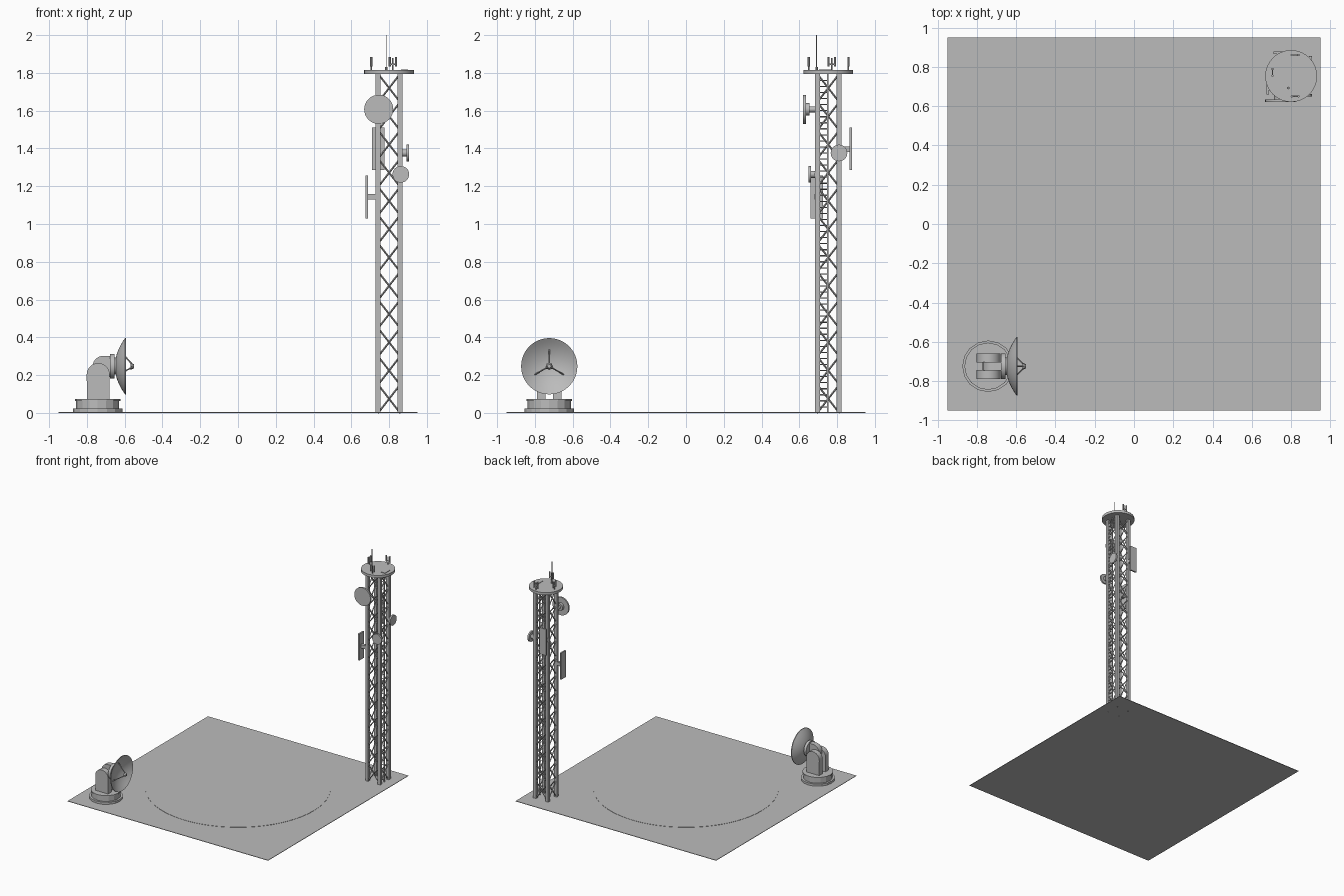
import bpy, bmesh, math
from mathutils import Vector, Matrix

cube = bpy.data.objects.get("Cube")
if cube:
    bpy.data.objects.remove(cube, do_unlink=True)

grey = bpy.data.materials.new("concrete grey")
grey.use_nodes = True
COLOR = (0.5, 0.5, 0.5, 1)
grey.diffuse_color = COLOR
grey.node_tree.nodes["Principled BSDF"].inputs["Base Color"].default_value = COLOR


def finish(bm, name, smooth=False):
    bmesh.ops.recalc_face_normals(bm, faces=bm.faces)
    mesh = bpy.data.meshes.new(name)
    bm.to_mesh(mesh)
    bm.free()
    mesh.materials.append(grey)
    ob = bpy.data.objects.new(name, mesh)
    bpy.context.collection.objects.link(ob)
    if smooth:
        bpy.ops.object.select_all(action='DESELECT')
        ob.select_set(True)
        bpy.context.view_layer.objects.active = ob
        bpy.ops.object.shade_smooth_by_angle(angle=math.radians(35))
    return ob


def add_box(bm, lo, hi):
    lo, hi = Vector(lo), Vector(hi)
    m = Matrix.Translation((lo + hi) / 2) @ Matrix.Diagonal((*(hi - lo), 1))
    bmesh.ops.create_cube(bm, size=1, matrix=m)


def add_rod(bm, a, b, r, sides=6, r2=None):
    a, b = Vector(a), Vector(b)
    d = b - a
    m = Matrix.Translation((a + b) / 2) @ d.to_track_quat('Z', 'Y').to_matrix().to_4x4()
    bmesh.ops.create_cone(bm, cap_ends=True, segments=sides, radius1=r,
                          radius2=r if r2 is None else r2, depth=d.length, matrix=m)


def box(name, lo, hi):
    bm = bmesh.new()
    add_box(bm, lo, hi)
    return finish(bm, name)


def rod(name, a, b, r, sides=32, smooth=True):
    bm = bmesh.new()
    add_rod(bm, a, b, r, sides)
    return finish(bm, name, smooth)


def extrude_xz(name, pts, y0, y1):
    """Closed outline in x and z, extruded along y."""
    bm = bmesh.new()
    face = bm.faces.new([bm.verts.new((x, y0, z)) for x, z in pts])
    out = bmesh.ops.extrude_face_region(bm, geom=[face])["geom"]
    bmesh.ops.translate(bm, vec=(0, y1 - y0, 0),
                        verts=[v for v in out if isinstance(v, bmesh.types.BMVert)])
    return finish(bm, name, True)


def arc(cx, cz, r, a0, a1, n):
    angles = [math.radians(a0 + (a1 - a0) * i / n) for i in range(n + 1)]
    return [(cx + r * math.cos(a), cz + r * math.sin(a)) for a in angles]


# Ground slab and landing circle
box("ground_slab", (-0.95, -0.95, 0), (0.95, 0.95, 0.004))
rod("landing_circle", (0, 0, 0.002), (0, 0, 0.006), 0.72, 64)

# Lattice tower: four legs and crossed braces on each side
TX, TY, HALF, TOP = 0.80, 0.753, 0.058, 1.795
signs = [(-1, -1), (1, -1), (1, 1), (-1, 1)]
corners = [(TX + HALF * sx, TY + HALF * sy) for sx, sy in signs]
bm = bmesh.new()
for x, y in corners:
    add_box(bm, (x - 0.013, y - 0.013, 0), (x + 0.013, y + 0.013, TOP))
finish(bm, "tower_legs")

BAYS = 12
bm = bmesh.new()
for i, a in enumerate(corners):
    b = corners[(i + 1) % 4]
    for k in range(BAYS):
        z0, z1 = TOP * k / BAYS, TOP * (k + 1) / BAYS
        add_rod(bm, (*a, z0), (*b, z1), 0.005, 4)
        add_rod(bm, (*b, z0), (*a, z1), 0.005, 4)
finish(bm, "tower_braces")

# Ladder inside the tower
bm = bmesh.new()
LX = 0.862
for y in (0.705, 0.75):
    add_box(bm, (LX - 0.004, y - 0.004, 0), (LX + 0.004, y + 0.004, TOP))
for k in range(1, 56):
    add_rod(bm, (LX, 0.705, k * 0.032), (LX, 0.75, k * 0.032), 0.003, 4)
finish(bm, "ladder")

# Top platform with hatch, whip aerial and small aerial groups
rod("platform", (TX, TY, 1.793), (TX, TY, 1.815), 0.132)
box("platform_hatch", (0.864, 0.705, 1.81), (0.9, 0.775, 1.819))
bm = bmesh.new()
add_rod(bm, (0.785, 0.692, 1.81), (0.785, 0.692, 2.0), 0.0025)
add_rod(bm, (0.785, 0.692, 1.81), (0.785, 0.692, 1.83), 0.007, 8)
finish(bm, "whip_aerial")
bm = bmesh.new()
for x, y, along_x in ((0.82, 0.86, 1), (0.82, 0.65, 1), (0.705, 0.772, 0)):
    off = Vector((0.017, 0, 0)) if along_x else Vector((0, 0.017, 0))
    base = Vector((x, y, 1.81))
    arm = base + Vector((0, 0, 0.035))
    add_rod(bm, base, arm + Vector((0, 0, 0.035)), 0.004)
    add_rod(bm, arm - off, arm + off, 0.004)
    for end in (arm - off, arm + off):
        add_rod(bm, end - Vector((0, 0, 0.012)), end + Vector((0, 0, 0.04)), 0.006, 8)
finish(bm, "small_aerials")


# Round relay dishes on the tower
def relay_dish(name, front, direction, r, depth):
    front, d = Vector(front), Vector(direction)
    bm = bmesh.new()
    add_rod(bm, front, front - d * 0.014, r, 32)
    add_rod(bm, front - d * 0.014, front - d * 0.035, r * 0.42, 20)
    add_rod(bm, front - d * 0.03, front - d * depth, r * 0.2, 12)
    finish(bm, name, True)


relay_dish("large_relay_dish", (0.745, 0.62, 1.607), (0, -1, 0), 0.077, 0.075)
relay_dish("front_relay_dish", (0.862, 0.648, 1.263), (0, -1, 0), 0.044, 0.045)
relay_dish("left_relay_dish", (0.906, 0.81, 1.376), (1, 0, 0), 0.044, 0.045)

# Flat panel aerials with brackets
box("back_panel", (0.71, 0.866, 1.285), (0.775, 0.879, 1.51))
box("back_panel_bracket", (0.73, 0.815, 1.38), (0.755, 0.87, 1.41))
box("right_panel", (0.675, 0.66, 1.03), (0.688, 0.725, 1.257))
box("right_panel_bracket", (0.685, 0.68, 1.13), (0.735, 0.705, 1.16))

# Ground station: stepped base
GX, GY, GZ = -0.743, -0.724, 0.247
for name, z0, z1, r in (("station_foot", 0.004, 0.022, 0.131),
                        ("station_drum", 0.02, 0.066, 0.114),
                        ("station_cap", 0.064, 0.074, 0.12)):
    rod(name, (GX, GY, z0), (GX, GY, z1), r, 16, False)

# Yoke arms and tilting body between them
yoke = [(-0.8, 0.07)] + arc(-0.74, 0.203, 0.061, 180, 0, 16) + [(-0.68, 0.07)]
for side, y in (("left", GY + 0.02), ("right", GY - 0.064)):
    extrude_xz(side + "_yoke_arm", yoke, y, y + 0.044)
body = [(-0.665, 0.19), (-0.665, 0.302)] + arc(-0.713, 0.245, 0.057, 90, 270, 14)
extrude_xz("tilting_body", body, GY - 0.022, GY + 0.022)
rod("dish_hub", (-0.678, GY, GZ), (-0.655, GY, GZ), 0.066, 24)
rod("dish_neck", (-0.66, GY, GZ), (-0.645, GY, GZ), 0.045, 24)

# Main reflector: thin paraboloid turned about the x axis
STEPS, RIM, DEPTH, THICK = 8, 0.149, 0.054, 0.006
outer = [(RIM * i / STEPS, -0.652 + DEPTH * (i / STEPS) ** 2) for i in range(STEPS + 1)]
inner = [(r, x + THICK) for r, x in reversed(outer)]
bm = bmesh.new()
verts = [bm.verts.new((x, GY, GZ + r)) for r, x in outer + inner]
edges = [bm.edges.new(pair) for pair in zip(verts, verts[1:])]
bmesh.ops.spin(bm, geom=verts + edges, cent=(0, GY, GZ), axis=(1, 0, 0),
               angle=math.tau, steps=40, use_duplicate=False)
bmesh.ops.remove_doubles(bm, verts=bm.verts, dist=0.0005)
finish(bm, "main_dish", True)

# Feed horn on three struts
bm = bmesh.new()
for deg in (90, 210, 330):
    c, s = math.cos(math.radians(deg)), math.sin(math.radians(deg))
    add_rod(bm, (-0.63, GY + 0.088 * c, GZ + 0.088 * s),
            (-0.562, GY + 0.012 * c, GZ + 0.012 * s), 0.004)
add_rod(bm, (-0.568, GY, GZ), (-0.55, GY, GZ), 0.019, 8, 0.01)
finish(bm, "feed_horn")
